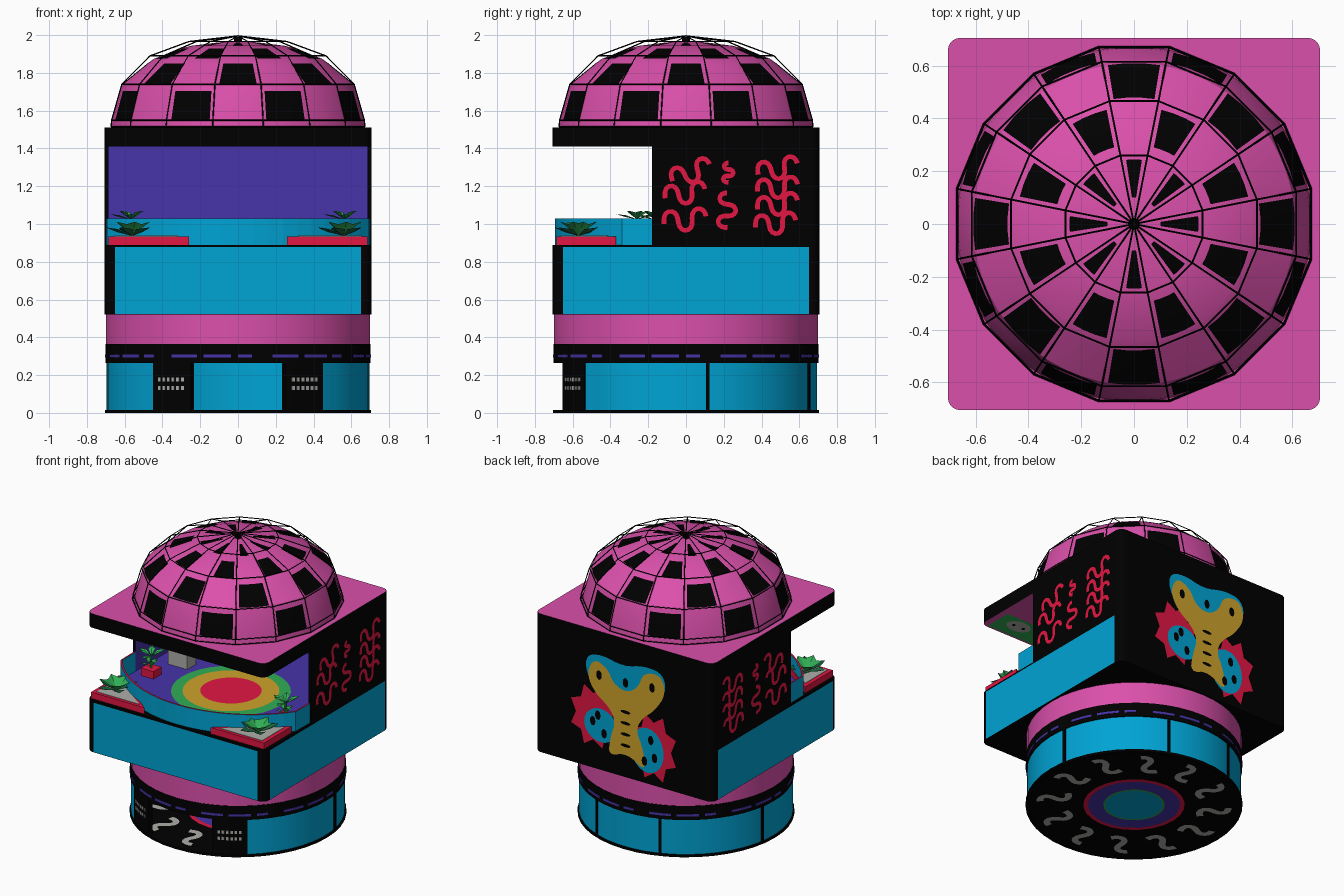
import bpy, bmesh
from math import sin, cos, pi, radians
from mathutils import Vector

if "Cube" in bpy.data.objects:
    bpy.data.objects.remove(bpy.data.objects["Cube"])


def material(name, *rgb):
    m = bpy.data.materials.new(name)
    m.use_nodes = True
    m.diffuse_color = (*rgb, 1)
    m.node_tree.nodes["Principled BSDF"].inputs["Base Color"].default_value = (*rgb, 1)
    return m


black = material("black", 0, 0, 0)
pink = material("pink", .71, .08, .41)
cyan = material("cyan", 0, .37, .66)
purple = material("purple", .063, .033, .4)
red = material("red", .76, .008, .055)
yellow = material("yellow", .62, .37, .025)
green = material("green", .03, .42, .09)
dark_green = material("dark green", .012, .14, .05)
grey = material("pale grey", .42, .42, .4)


def finish(name, bm, mats, smooth=False):
    mesh = bpy.data.meshes.new(name)
    bm.to_mesh(mesh)
    bm.free()
    obj = bpy.data.objects.new(name, mesh)
    bpy.context.collection.objects.link(obj)
    for m in mats:
        mesh.materials.append(m)
    if smooth:
        bpy.ops.object.select_all(action="DESELECT")
        obj.select_set(True)
        bpy.context.view_layer.objects.active = obj
        bpy.ops.object.shade_smooth_by_angle(angle=radians(30))


def prism(name, pts, z0, z1, mats, rule=None, smooth=False):
    """Upright prism over a counter-clockwise outline; rule picks the colour."""
    bm = bmesh.new()
    low = [bm.verts.new((x, y, z0)) for x, y in pts]
    high = [bm.verts.new((x, y, z1)) for x, y in pts]
    bm.faces.new(low[::-1])
    bm.faces.new(high)
    for i in range(len(pts)):
        bm.faces.new((low[i - 1], low[i], high[i], high[i - 1]))
    bm.normal_update()
    if rule:
        for f in bm.faces:
            f.material_index = rule(f)
    finish(name, bm, mats, smooth)


def arc(r, a0, a1, n, cx=0, cy=0, ry=None):
    angles = [radians(a0 + (a1 - a0) * i / n) for i in range(n + 1)]
    return [(cx + r * cos(a), cy + (ry or r) * sin(a)) for a in angles]


def ellipse(cx, cy, r, ry=None, n=24):
    return arc(r, 0, 360, n, cx, cy, ry)[:-1]


def box(cx, cy, w, d):
    return [(cx - w, cy - d), (cx + w, cy - d), (cx + w, cy + d), (cx - w, cy + d)]


def arc_wall(name, r0, r1, a0, a1, z0, z1, mats):
    n = max(2, int((a1 - a0) / 8))
    prism(name, arc(r1, a0, a1, n) + arc(r0, a1, a0, n), z0, z1, mats, None, True)


def frame(origin, u, v):
    o, u, v = Vector(origin), Vector(u), Vector(v)
    return lambda p, lift: o + u * p[0] + v * p[1] + u.cross(v) * lift


def plates(name, fr, polys, mat, lift=.003):
    bm = bmesh.new()
    for poly in polys:
        bm.faces.new([bm.verts.new(fr(p, lift)) for p in poly])
    finish(name, bm, [mat])


def squiggle(cx, cy, turn, length, width, waves=1.5, bend=1.5, n=24):
    """Meandering ribbon as a list of quads."""
    p, path = Vector((0, 0)), []
    for i in range(n + 1):
        a = turn + bend * cos(2 * pi * waves * i / n)
        d = Vector((cos(a), sin(a)))
        path.append((p.copy(), Vector((-d.y, d.x)) * width / 2))
        p += d * length / n
    shift = Vector((cx, cy)) - sum((q for q, _ in path), Vector((0, 0))) / len(path)
    return [[a - s + shift, b - t + shift, b + t + shift, a + s + shift]
            for (a, s), (b, t) in zip(path, path[1:])]


def soften(pts, rounds=2):
    for _ in range(rounds):
        vs = [Vector(p) for p in pts]
        pts = [q for a, b in zip(vs, vs[1:] + vs[:1]) for q in (a.lerp(b, .25), a.lerp(b, .75))]
    return pts


def star(cx, cy, r, ry, spikes):
    pts = ellipse(cx, cy, 1, 1, spikes * 2)
    return [(cx + (x - cx) * r * k, cy + (y - cy) * ry * k)
            for i, (x, y) in enumerate(pts) for k in [1 if i % 2 else .72]]


# Ground floor: thin patterned floor, glass drum with an open entrance
prism("ground_floor", ellipse(0, 0, .69, n=48), .006, .012, [black])
arc_wall("floor_rim", .68, .705, 0, 359.9, 0, .016, [black])
floor_up = frame((0, 0, .012), (1, 0, 0), (0, 1, 0))
floor_down = frame((0, 0, .006), (1, 0, 0), (0, -1, 0))
marks = []
for k in range(12):
    a = k * pi / 6
    marks += squiggle(.52 * cos(a), .52 * sin(a), a + .7, .31, .045, 1, 1.2, 14)
for side, fr in (("top", floor_up), ("under", floor_down)):
    plates("floor_squiggles_" + side, fr, marks, grey, .001)
    for k, (r, m) in enumerate(((.33, red), (.3, purple), (.2, green), (.185, cyan))):
        plates("floor_target_" + side, fr, [ellipse(0, 0, r)], m, .001 * (k + 1))
arc_wall("glass_drum", .68, .695, -50, 230, .014, .265, [cyan])
for a in (9.5, 69, 111, 170.5):
    arc_wall("drum_mullion", .675, .703, a - .8, a + .8, .014, .265, [black])
for a in (-59.5, -120.5):
    arc_wall("entrance_panel", .67, .7, a - 9.5, a + 9.5, .01, .265, [black])
    for z in (.12, .165):
        for k in range(6):
            arc_wall("panel_dash", .699, .703, a + k * 2.3 - 6.5, a + k * 2.3 - 5.1, z, z + .022, [grey])

# Dark band with dashed stripe, then the pink drum
prism("dark_band", ellipse(0, 0, .702, n=48), .265, .365, [black], None, True)
for k in range(24):
    arc_wall("band_dash", .7, .705, k * 15, k * 15 + (12 if k % 3 else 6), .292, .308, [purple])
prism("pink_drum", ellipse(0, 0, .698, n=48), .365, .52, [pink], None, True)

# Square storey: tray with glass panels on the front and sides
H, C = .706, .656
corners = [(C, C, 0), (-C, C, 90), (-C, -C, 180), (C, -C, 270)]
square = [p for x, y, a in corners for p in arc(.05, a, a + 90, 5, x, y)]
prism("terrace_tray", square, .52, .89, [black])
front = frame((0, -H, 0), (1, 0, 0), (0, 0, 1))
right = frame((H, 0, 0), (0, 1, 0), (0, 0, 1))
left = frame((-H, 0, 0), (0, -1, 0), (0, 0, 1))
back = frame((0, H, 0), (-1, 0, 0), (0, 0, 1))
for name, fr in (("front", front), ("right", right), ("left", left)):
    plates(name + "_glass_panel", fr, [box(0, .7, .65, .177)], cyan)

# Room walls, black outside and purple inside
inner = .685
u_shape = [(H, -.18)] + arc(.05, 0, 90, 5, C, C) + arc(.05, 90, 180, 5, -C, C) + [
    (-H, -.18), (-inner, -.18), (-inner, inner), (inner, inner), (inner, -.18)]
prism("room_walls", u_shape, .89, 1.41, [black, purple],
      lambda f: int(abs(f.normal.z) < .5 and f.normal.dot(f.calc_center_median()) < 0))

# Roof slab, pink above and below, with a painted ceiling edge
prism("roof_slab", square, 1.41, 1.51, [black, pink], lambda f: int(abs(f.normal.z) > .5))
ceiling = frame((0, 0, 1.41), (1, 0, 0), (0, -1, 0))
plates("ceiling_stripe", ceiling, [box(0, .59, .66, .1)], green, .002)
plates("ceiling_spots", ceiling, [ellipse(x, .57, .09, .06) for x in (-.5, .5)], grey, .004)
plates("ceiling_dots", ceiling, [ellipse(x + d, .57, .013, n=8) for x in (-.5, .5) for d in (-.04, .04)],
       black, .006)


def rail(inset):
    """Terrace edge: straight sides joined by a shallow front arc."""
    w = .697 - inset
    return [(-w, -.18)] + arc(.858 - inset, 216, 324, 20, 0, .165) + [(w, -.18)]


# Terrace floor with target rings, and its low parapet
terrace = frame((0, -.08, .89), (1, 0, 0), (0, 1, 0))
floor_edge = [(x, y + .08) for x, y in rail(.008) + [(inner, inner), (-inner, inner)]]
plates("terrace_floor", terrace, [floor_edge], purple, .002)
for k, (r, m) in enumerate(((.39, green), (.315, yellow), (.2, red))):
    plates("terrace_target", terrace, [ellipse(0, 0, r, n=32)], m, .004 + .002 * k)
prism("parapet", rail(0) + rail(.012)[::-1], .89, 1.03, [cyan, red], lambda f: int(f.normal.z > .5))
prism("counter", box(-.5, .08, .075, .05), .89, 1.02, [grey])


def leaves(name, x, y, z, count, reach, rise, width, mats):
    bm = bmesh.new()
    for k in range(count):
        a = 2 * pi * k / count + .3
        far = reach * (1 if k % 2 else .7)
        d, s = Vector((cos(a), sin(a), 0)), Vector((-sin(a), cos(a), 0))
        lift = Vector((0, 0, rise * (.6 if k % 2 else 1)))
        o = Vector((x, y, z))
        mid = o + d * far * .55 + lift * .8
        ps = [o, mid + s * width, o + d * far + lift, mid - s * width, mid - Vector((0, 0, width * .4))]
        root, l, tip, r, keel = [bm.verts.new(p) for p in ps]
        for f in ((root, keel, l), (keel, tip, l), (root, r, keel), (keel, r, tip)):
            bm.faces.new(f).material_index = k % len(mats)
    finish(name, bm, mats)


# Corner planters and small potted plants
for s in (-1, 1):
    tri = [(s * .685, -.685), (s * .685, -.37), (s * .26, -.685)][::s]
    prism("corner_planter", tri, .89, .935, [red])
    mid = Vector((s * .543, -.58))
    soil = [mid.lerp(Vector(p), .8) for p in tri]
    prism("planter_soil", soil, .935, .938, [grey])
    leaves("planter_leaves", s * .56, -.57, .937, 11, .14, .075, .042, [green, dark_green])
for x, y in ((-.57, -.17), (.56, -.26)):
    prism("small_pot", box(x, y, .05, .045), .89, .945, [red])
    prism("plant_stem", ellipse(x, y, .008, n=6), .94, 1.04, [green])
    leaves("small_plant_leaves", x, y, 1.025, 7, .11, .045, .024, [green])
    leaves("small_plant_low_leaves", x, y, .95, 5, .07, .06, .02, [green])

# Red squiggles on both side walls
wall = []
for u, v, turn, size in ((.02, 1.28, .35, .42), (-.01, 1.17, .15, .42), (-.01, 1.03, .1, .44), (.22, 1.27, 1.5, .2),
                         (.21, 1.07, 1.5, .36), (.48, 1.3, .2, .42), (.48, 1.2, .1, .42),
                         (.48, 1.11, .15, .42), (.47, 1.01, .1, .42)):
    wall += squiggle(u, v, turn, size, .026)
plates("right_wall_squiggles", right, wall, red)
plates("left_wall_squiggles", left, [[(-p[0], p[1]) for p in q[::-1]] for q in wall], red)

# Painted creature on the back wall
plates("creature_spikes", back, [star(-.24, .89, .19, .23, 8), star(.24, .79, .19, .25, 8)], red, .002)
hood = [(-.3, 1.2), (-.2, 1.06), (0, .98), (.2, 1.04), (.34, 1.2), (.32, 1.34), (.17, 1.36), (0, 1.31),
        (-.17, 1.35), (-.29, 1.32)]
plates("creature_hood_and_wings", back,
       [soften(hood), ellipse(-.18, .84, .13, .12), ellipse(.19, .76, .13, .16)], cyan, .004)
body = [(-.12, .64), (.03, .7), (.18, .6), (.16, .76), (.1, .88), (.15, .98), (.25, 1.06), (.34, 1.2),
        (.3, 1.33), (.16, 1.31), (.12, 1.19), (.02, 1.13), (-.08, 1.17), (-.12, 1.26), (-.23, 1.31),
        (-.29, 1.19), (-.23, 1.07), (-.11, .99), (-.06, .9), (-.1, .78)]
plates("creature_body", back, [soften(body)], yellow, .006)
spots = [ellipse(u, v, .022, .034, 10) for u, v in ((-.19, 1.2), (.23, 1.22), (-.24, .86), (-.15, .79),
                                                  (-.2, .91), (.22, .84), (.25, .72), (.17, .68), (.02, 1.2))]
spots += [ellipse(.02, .75 + .08 * k, .04, .012, 10) for k in range(4)]
plates("creature_spots", back, spots, black, .008)

# Dome with a checkerboard of dark windows; each row has its window half-angle
profile = [(.672, 1.51, 9.5), (.667, 1.55, 9.5), (.625, 1.705, 9.5), (.61, 1.745, 9.3), (.48, 1.85, 9.3),
           (.445, 1.875, 9), (.3, 1.93, 8), (.245, 1.944, 7), (.1, 1.962, 4.5), (.004, 1.965, 4)]
columns = [(s, c) for s in range(16) for c in range(5)]
bm = bmesh.new()
rows = []
for r, z, half in profile:
    offsets = (-11.25, -half, -half / 3, half / 3, half)
    turns = [radians(22.5 * s + offsets[c]) for s, c in columns]
    rows.append([bm.verts.new((r * cos(a), r * sin(a), z)) for a in turns])
for i in range(len(rows) - 1):
    for j, (s, c) in enumerate(columns):
        k = (j + 1) % len(columns)
        f = bm.faces.new((rows[i][j], rows[i][k], rows[i + 1][k], rows[i + 1][j]))
        f.material_index = int(i % 2 == 1 and 1 <= c <= 3 and (s + i // 2) % 2 == 1)
finish("dome", bm, [pink, black], True)

# Wire cage over the dome
cage = [(.685, 1.515), (.682, 1.55), (.627, 1.74), (.475, 1.89), (.265, 1.966), (0, 1.996)]
curve = bpy.data.curves.new("dome_cage", "CURVE")
curve.dimensions = "3D"
curve.bevel_depth = .0035
curve.bevel_resolution = 0
curve.materials.append(black)


def bar(points, cyclic):
    sp = curve.splines.new("POLY")
    sp.points.add(len(points) - 1)
    for q, p in zip(sp.points, points):
        q.co = (*p, 1)
    sp.use_cyclic_u = cyclic


turns = [radians(22.5 * k + 11.25) for k in range(16)]
for r, z in cage[:-1]:
    bar([(r * cos(a), r * sin(a), z) for a in turns], True)
for a in turns:
    bar([(r * cos(a), r * sin(a), z) for r, z in cage], False)
bpy.context.collection.objects.link(bpy.data.objects.new("dome_cage", curve))
prism("dome_boss", ellipse(0, 0, .022, n=12), 1.96, 1.99, [black])
